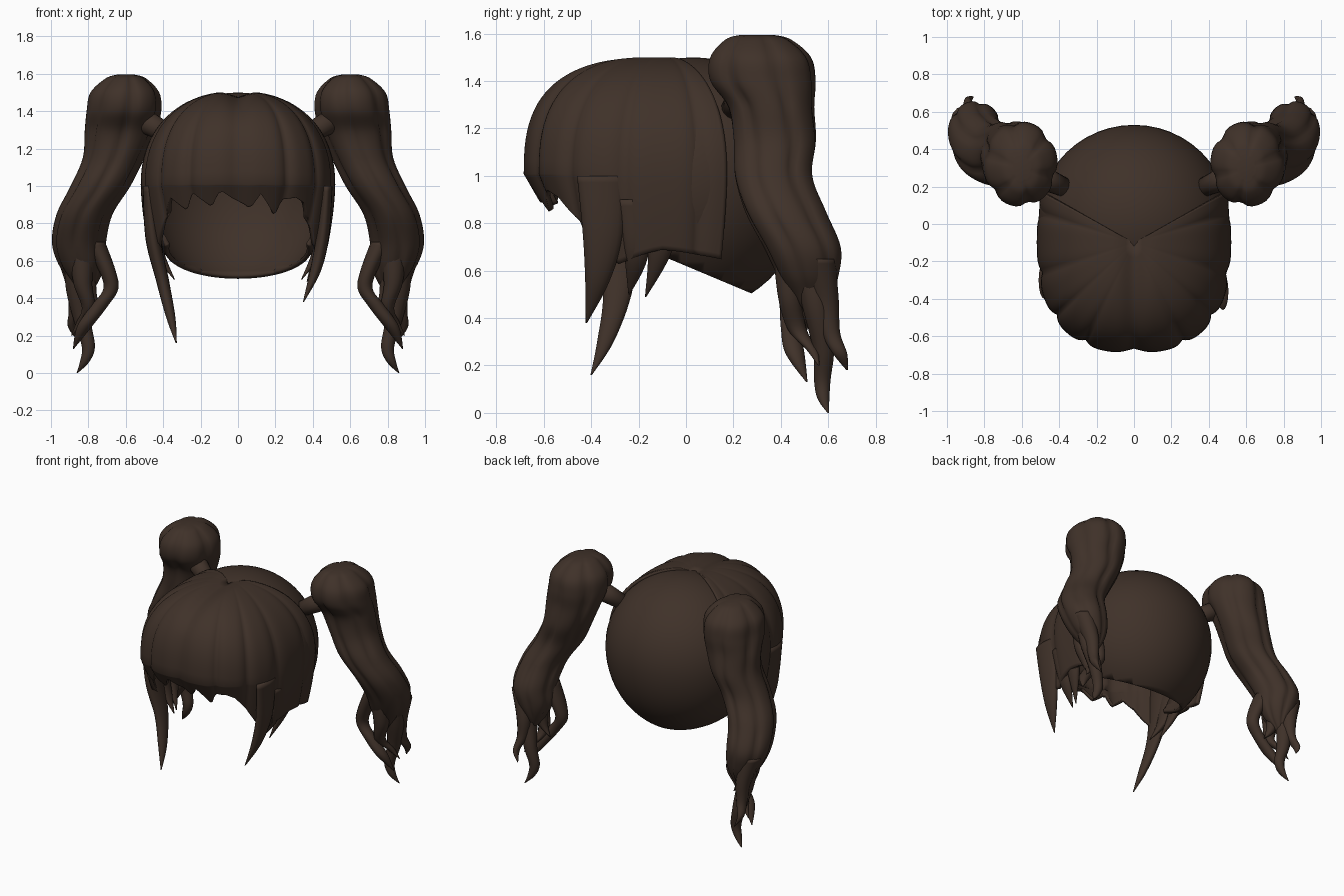
import bpy, bmesh, math
from mathutils import Vector, Matrix

if "Cube" in bpy.data.objects:
    bpy.data.objects.remove(bpy.data.objects["Cube"])

mat = bpy.data.materials.new("dark_brown_hair")
mat.diffuse_color = (0.05, 0.031, 0.022, 1)
mat.use_nodes = True
mat.node_tree.nodes["Principled BSDF"].inputs["Base Color"].default_value = mat.diffuse_color


def finish(name, bm, thickness=0):
    bmesh.ops.remove_doubles(bm, verts=bm.verts, dist=0.0005)
    bmesh.ops.recalc_face_normals(bm, faces=bm.faces)
    me = bpy.data.meshes.new(name)
    bm.to_mesh(me)
    bm.free()
    me.materials.append(mat)
    ob = bpy.data.objects.new(name, me)
    bpy.context.collection.objects.link(ob)
    for p in me.polygons:
        p.use_smooth = True
    if thickness:
        m = ob.modifiers.new("thickness", 'SOLIDIFY')
        m.thickness, m.offset = thickness, -1
    return ob


def grid(bm, rows, wrap=False):
    vs = [[bm.verts.new(p) for p in r] for r in rows]
    for a, b in zip(vs, vs[1:]):
        n = len(a)
        for i in range(n if wrap else n - 1):
            j = (i + 1) % n
            bm.faces.new((a[i], a[j], b[j], b[i]))
    return vs


def smooth_path(keys, sub):
    """Catmull-Rom through tuples of any length"""
    k = [keys[0]] + list(keys) + [keys[-1]]
    out = []
    for i in range(1, len(k) - 2):
        for s in range(sub):
            t = s / sub
            out.append([0.5 * (2 * b + (c - a) * t + (2 * a - 5 * b + 4 * c - d) * t * t
                               + (3 * b - a - 3 * c + d) * t ** 3)
                        for a, b, c, d in zip(*k[i - 1:i + 3])])
    return out + [list(keys[-1])]


def loft(name, keys, side=1, sub=6, seg=16, lobes=0, depth=0.0, twist=0.0):
    """Lofts level rings given as (x, y, z, half width, half depth)"""
    bm = bmesh.new()
    rows = []
    for x, y, z, rx, ry in smooth_path(keys, sub):
        row = []
        for i in range(seg):
            a = 2 * math.pi * i / seg
            f = 1.0
            if lobes:
                f -= depth * (1 - abs(math.sin(lobes * a / 2 + twist * z))) ** 2
            row.append((side * (x + rx * f * math.cos(a)), y + ry * f * math.sin(a), z))
        rows.append(row)
    vs = grid(bm, rows, True)
    bm.faces.new(vs[0])
    bm.faces.new(vs[-1])
    return finish(name, bm)


# rounded back of the hair, open toward the face and neck
bm = bmesh.new()
bmesh.ops.create_uvsphere(bm, u_segments=48, v_segments=32, radius=1)
for v in bm.verts:
    v.co = Vector((0.51 * v.co.x, 0.03 + 0.5 * v.co.y, 1 + v.co.z * (0.5 if v.co.z > 0 else 0.57)))
for co, no in (((0, 0, 0.62), (0, 0.42, 1)), ((0, -0.14, 1), (0, 1, 0))):
    bmesh.ops.bisect_plane(bm, geom=bm.verts[:] + bm.edges[:] + bm.faces[:],
                           plane_co=co, plane_no=no, clear_inner=True)
finish("back_hair", bm, 0.025)

# fringe and side hood: lower edge height by angle from the front
EDGE = [(-118, .64), (-90, .68), (-78, .62), (-68, .66), (-60, .74), (-50, .85), (-42, .93), (-31, .86),
        (-25, .96), (-13, .88), (-7, .97), (5, .87), (10, .95), (21, .83), (25, .92), (34, .93),
        (42, .90), (52, .80), (62, .68), (74, .62), (90, .68), (118, .64)]


def edge(a):
    for (a0, z0), (a1, z1) in zip(EDGE, EDGE[1:]):
        if a <= a1:
            return z0 + (z1 - z0) * (a - a0) / (a1 - a0)
    return EDGE[-1][1]


def hood_point(deg, t):
    a = math.radians(deg)
    s, c = math.sin(a), math.cos(a)
    front = max(0, c) ** 2
    if t < 0.6:
        phi = math.pi / 2 * (1 - t / 0.6)
        p = 2.2 + 0.5 * front
        r = max(0, math.cos(phi)) ** (2 / p)
        z = 1 + 0.5 * max(0, math.sin(phi)) ** (2 / p)
    else:
        z = 1 + (edge(deg) - 1) * (t - 0.6) / 0.4
        d = 1 - z
        r = 1 - (1 - front) * 0.45 * d ** 1.6 - front * d
    r -= 0.04 * min(1, r) * (1 - abs(math.sin(math.radians(deg * 180 / 26)))) ** 2
    sx = abs(s) ** (0.8 if c > 0 else 0.4)
    x = 0.52 * r * math.copysign(sx, s)
    y = -0.1 - r * math.copysign(abs(c) ** 0.8, c) * (0.59 if c > 0 else 0.5)
    z -= 0.03 * math.exp(-(x / 0.06) ** 2) * max(0, min(1, (z - 1.3) / 0.2))
    return x, y, z + 0.008


bm = bmesh.new()
grid(bm, [[hood_point(-118 + 2 * i, j / 40) for i in range(119)] for j in range(41)])
finish("fringe_hood", bm, 0.025)

# long face-framing locks, one different on each side
loft("left_face_lock", [(-.48, -.30, 1.0, .03, .10), (-.455, -.29, .72, .04, .09), (-.405, -.29, .5, .035, .06),
                        (-.36, -.34, .3, .025, .035), (-.33, -.40, .16, .003, .003)])
loft("right_face_lock", [(.475, -.36, 1.0, .03, .10), (.455, -.35, .75, .035, .085), (.415, -.375, .55, .03, .05),
                         (.35, -.42, .38, .003, .003)])

# pigtails
BODY = [(.60, .30, 1.595, .05, .07), (.60, .305, 1.575, .11, .14), (.605, .315, 1.5, .185, .215),
        (.61, .325, 1.4, .2, .225), (.63, .36, 1.29, .19, .185), (.665, .375, 1.15, .165, .18),
        (.735, .37, 1.0, .16, .17), (.82, .42, .85, .15, .175), (.85, .49, .7, .145, .165),
        (.835, .515, .58, .125, .13), (.82, .53, .48, .07, .08), (.83, .55, .38, .01, .01)]
STRANDS = {
    "long_curl": [(.85, .52, .65, .08, .08), (.86, .55, .45, .06, .06), (.83, .58, .27, .045, .045),
                  (.80, .575, .14, .035, .035), (.82, .58, .06, .025, .025), (.86, .60, .0, .003, .003)],
    "inner_curl": [(.77, .45, .70, .06, .08), (.70, .44, .55, .045, .06), (.68, .44, .45, .04, .045),
                   (.74, .44, .36, .045, .04), (.82, .46, .25, .04, .04), (.88, .51, .13, .003, .003)],
    "outer_curl": [(.91, .55, .65, .07, .08), (.87, .59, .47, .05, .055), (.87, .61, .34, .035, .04),
                   (.89, .65, .25, .02, .03), (.86, .68, .18, .003, .003)],
    "short_curl": [(.83, .44, .65, .07, .07), (.83, .44, .48, .05, .05), (.80, .47, .35, .035, .04),
                   (.84, .53, .27, .025, .025), (.89, .56, .20, .003, .003)],
    "wisp": [(.82, .5, .6, .06, .06), (.79, .5, .42, .035, .035), (.73, .5, .33, .003, .003)],
}
for side, label in ((-1, "left"), (1, "right")):
    loft(label + "_pigtail", BODY, side, seg=48, lobes=6, depth=0.13, twist=1.5)
    for name, keys in STRANDS.items():
        loft(f"{label}_pigtail_{name}", keys, side, seg=12)
    # small side locks behind the face locks
    loft(label + "_side_lock", [(.475, -.22, .9, .025, .07), (.43, -.21, .66, .03, .05),
                                (.34, -.24, .50, .003, .003)], side)
    loft(label + "_rear_side_lock", [(.48, -.10, .9, .025, .08), (.44, -.11, .68, .03, .05),
                                     (.37, -.17, .49, .003, .003)], side)
    # tie joining the pigtail to the head
    bm = bmesh.new()
    a, b = Vector((side * .36, .19, 1.27)), Vector((side * .54, .27, 1.37))
    rot = (b - a).to_track_quat('Z', 'Y').to_matrix().to_4x4()
    bmesh.ops.create_cone(bm, cap_ends=True, segments=16, radius1=.05, radius2=.07, depth=(b - a).length,
                          matrix=Matrix.Translation((a + b) / 2) @ rot)
    finish(label + "_hair_tie", bm)
